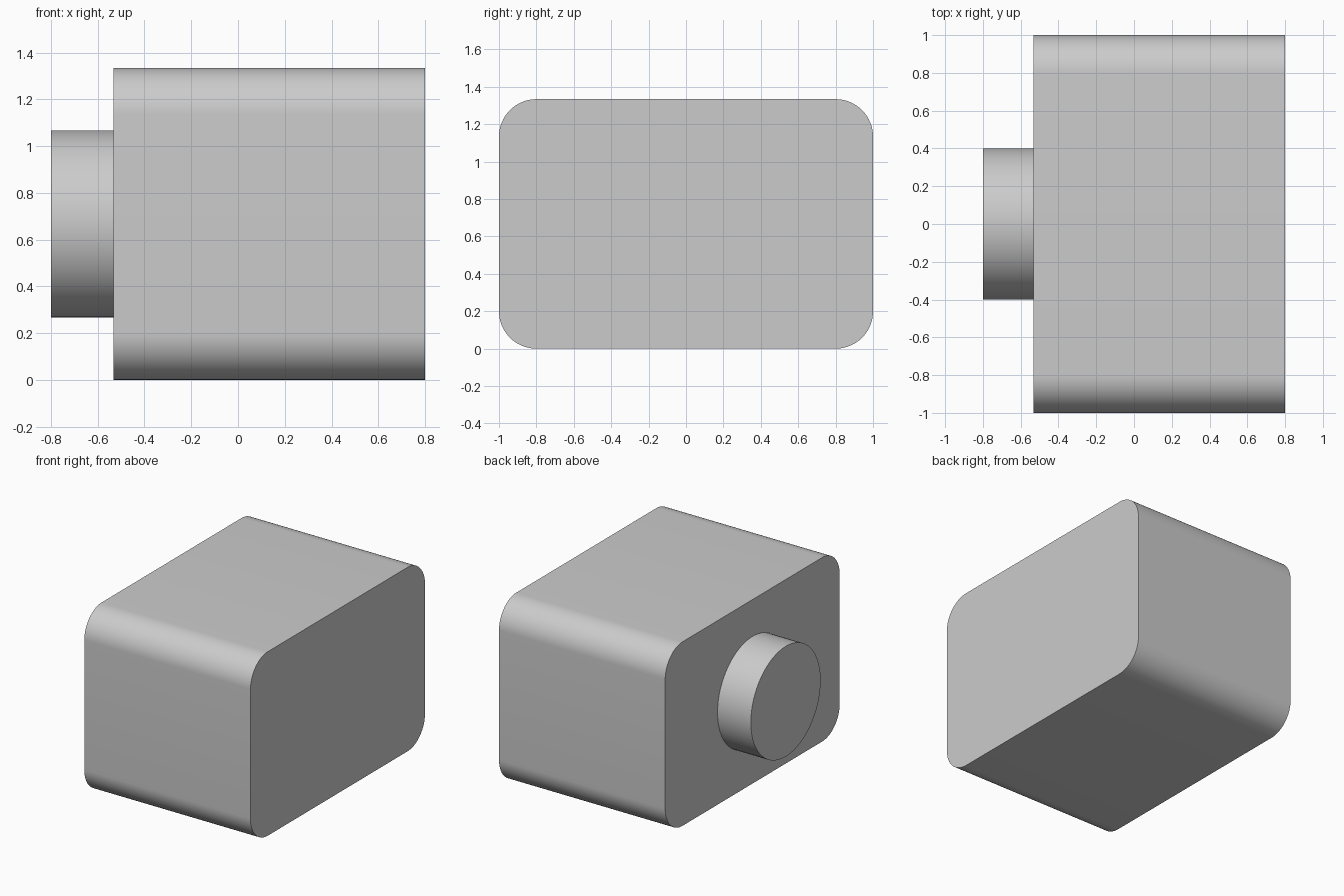
import bpy
import bmesh
from math import pi, cos, sin
from mathutils import Matrix

cube = bpy.data.objects.get("Cube")
if cube:
    bpy.data.objects.remove(cube, do_unlink=True)

grey = bpy.data.materials.new("light_grey")
grey.use_nodes = True
colour = (0.6, 0.6, 0.6, 1.0)
grey.diffuse_color = colour
grey.node_tree.nodes["Principled BSDF"].inputs["Base Color"].default_value = colour

FACE_X, MID_Z = -0.533, 0.667


def extrude_along_x(name, profile, x0, x1):
    """Solid prism from a (y, z) outline between two x positions."""
    bm = bmesh.new()
    face = bm.faces.new([bm.verts.new((x0, y, z)) for y, z in profile])
    ext = bmesh.ops.extrude_face_region(bm, geom=[face], use_keep_orig=True)
    moved = [v for v in ext["geom"] if isinstance(v, bmesh.types.BMVert)]
    bmesh.ops.translate(bm, verts=moved, vec=(x1 - x0, 0, 0))
    bmesh.ops.recalc_face_normals(bm, faces=bm.faces)
    mesh = bpy.data.meshes.new(name)
    bm.to_mesh(mesh)
    bm.free()
    mesh.materials.append(grey)
    obj = bpy.data.objects.new(name, mesh)
    bpy.context.collection.objects.link(obj)
    bpy.ops.object.select_all(action="DESELECT")
    obj.select_set(True)
    bpy.context.view_layer.objects.active = obj
    bpy.ops.object.shade_smooth_by_angle(angle=pi / 6)
    return obj


def rounded_outline(half_y, half_z, radius, steps):
    """Rounded rectangle centred on the part axis; a circle when fully rounded."""
    points = []
    for i, (sy, sz) in enumerate([(1, 1), (-1, 1), (-1, -1), (1, -1)]):
        for k in range(steps + 1):
            a = (i + k / steps) * pi / 2
            points.append((sy * (half_y - radius) + radius * cos(a),
                           MID_Z + sz * (half_z - radius) + radius * sin(a)))
    return points


# Main block with four rounded long edges
extrude_along_x("body", rounded_outline(1.0, MID_Z, 0.2, 16), FACE_X, 0.8)

# Round boss on the right side
boss = [(0.4 * cos(2 * pi * k / 64), MID_Z + 0.4 * sin(2 * pi * k / 64)) for k in range(64)]
extrude_along_x("round_boss", boss, -0.8, FACE_X)
